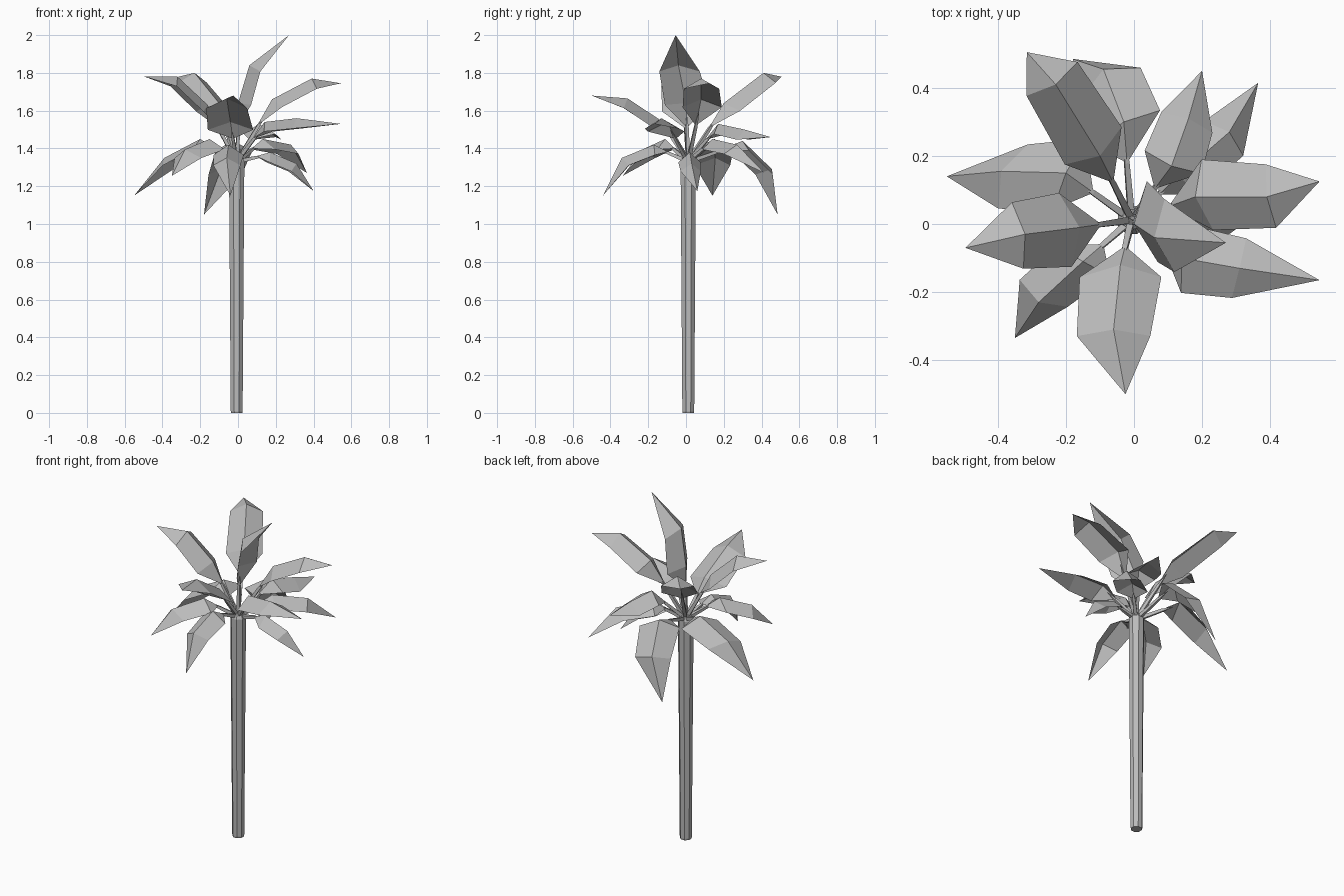
import bpy, bmesh, math
from mathutils import Vector, Matrix

cube = bpy.data.objects.get("Cube")
if cube:
    bpy.data.objects.remove(cube)

grey = bpy.data.materials.new("plain_grey")
grey.use_nodes = True
colour = (0.5, 0.5, 0.5, 1)
grey.diffuse_color = colour
grey.node_tree.nodes["Principled BSDF"].inputs["Base Color"].default_value = colour

TRUNK_TOP = Vector((-0.007, 0.012, 1.33))


def make_object(name, bm):
    mesh = bpy.data.meshes.new(name)
    bm.to_mesh(mesh)
    bm.free()
    mesh.materials.append(grey)
    obj = bpy.data.objects.new(name, mesh)
    bpy.context.collection.objects.link(obj)
    return obj


def loft(bm, rings, closed):
    """Bridge rows of vertices with quads, or triangles where a row is one point."""
    rows = [[bm.verts.new(p) for p in ring] for ring in rings]
    for a, b in zip(rows, rows[1:]):
        count = max(len(a), len(b))
        for i in range(count if closed else count - 1):
            j = (i + 1) % count
            corners = []
            for vert in (a[i % len(a)], a[j % len(a)], b[j % len(b)], b[i % len(b)]):
                if vert not in corners:
                    corners.append(vert)
            bm.faces.new(corners)
    return rows


def circle(centre, radius, sides, u=Vector((1, 0, 0)), v=Vector((0, 1, 0))):
    angles = [math.tau * (i + 0.5) / sides for i in range(sides)]
    return [centre + radius * (u * math.cos(a) + v * math.sin(a)) for a in angles]


# Trunk: eight-sided, slightly wider at the top
def make_trunk():
    bm = bmesh.new()
    profile = [(0, 0.032), (0.01, 0.034), (1.33, 0.044), (1.36, 0.028)]
    rings = [circle(Vector((TRUNK_TOP.x, TRUNK_TOP.y, z)), r, 8) for z, r in profile]
    rows = loft(bm, rings, True)
    bm.faces.new(rows[0][::-1])
    bm.faces.new(rows[-1])
    make_object("trunk", bm)


# Frond: thin stalk and a blade folded along its raised midrib
def make_frond(name, inner, outer, tip, width, twist=0):
    inner, outer, tip = (Vector(p) for p in (inner, outer, tip))
    base = TRUNK_TOP.lerp(inner, 0.58)
    heading = tip - base
    side = Vector((heading.y, -heading.x, 0)).normalized()
    side.rotate(Matrix.Rotation(math.radians(twist), 3, "Z"))

    def section(before, point, after, half):
        normal = side.cross(after - before).normalized()
        low = point - normal * 0.055
        return [low - side * half, point, low + side * half]

    bm = bmesh.new()
    loft(bm, [[base],
              section(base, inner, outer, width),
              section(inner, outer, tip, width * 0.9),
              [tip]], False)

    along = (inner - TRUNK_TOP).normalized()
    up = side.cross(along).normalized()
    stalk_end = base.lerp(inner, 0.6) - up * 0.012
    stalk = [circle(TRUNK_TOP, 0.015, 4, side, up),
             circle(base - up * 0.006, 0.011, 4, side, up),
             [stalk_end]]
    loft(bm, stalk, True)
    make_object(name, bm)


# Midrib points of each blade: inner, outer, tip, then half width and twist
raised_fronds = [
    ((.18, .08, 1.66), (.39, .08, 1.77), (.545, .125, 1.745), .105),
    ((.14, -.1, 1.54), (.31, -.13, 1.56), (.545, -.165, 1.53), .1),
    ((0, 0, 1.64), (.06, -.04, 1.84), (.27, -.055, 2), .12, 20),
    ((.11, .17, 1.53), (.16, .31, 1.5), (.2, .45, 1.46), .09),
    ((-.16, -.01, 1.63), (-.32, -.03, 1.78), (-.495, -.07, 1.78), .11),
    ((-.1, .2, 1.64), (-.23, .41, 1.8), (-.315, .505, 1.78), .1),
    ((-.04, -.12, 1.54), (-.06, -.31, 1.665), (-.025, -.5, 1.68), .12),
]
drooping_fronds = [
    ((.13, .14, 1.45), (.28, .27, 1.42), (.365, .415, 1.27), .085),
    ((-.03, .3, 1.44), (-.09, .455, 1.29), (-.18, .485, 1.05), .11),
    ((-.2, .15, 1.45), (-.39, .155, 1.35), (-.55, .14, 1.15), .115, -18),
    ((.17, .02, 1.38), (.31, .03, 1.32), (.4, .06, 1.175), .06),
    ((-.15, -.11, 1.45), (-.28, -.23, 1.395), (-.35, -.335, 1.255), .09, 14),
    ((-.05, -.17, 1.42), (-.06, -.34, 1.35), (-.04, -.44, 1.15), .08),
]

make_trunk()
for label, fronds in (("raised_frond", raised_fronds), ("drooping_frond", drooping_fronds)):
    for number, frond in enumerate(fronds, 1):
        make_frond(f"{label}_{number}", *frond)
